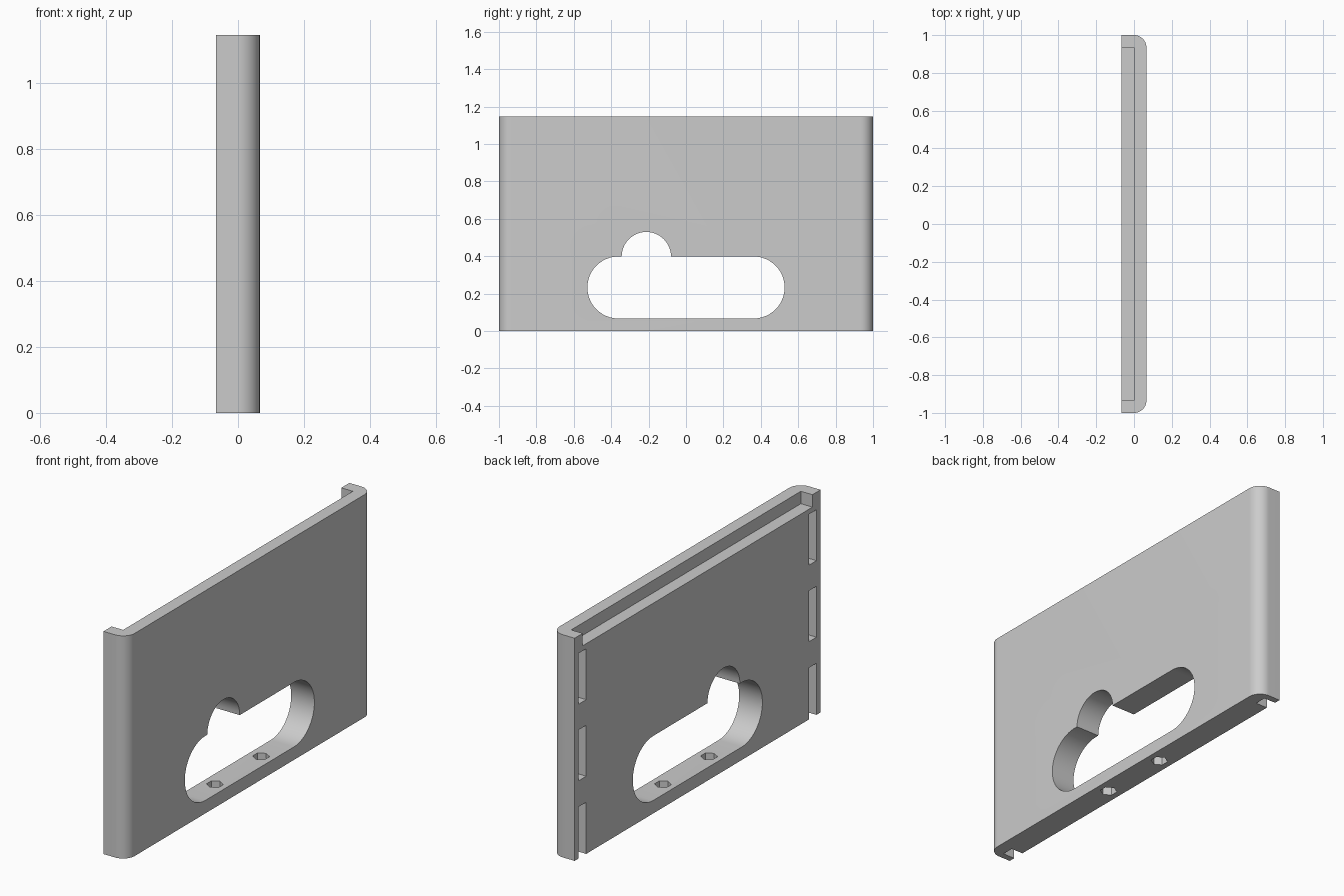
import bpy, bmesh
from math import pi, cos, sin, radians
from mathutils import Vector

if "Cube" in bpy.data.objects:
    bpy.data.objects.remove(bpy.data.objects["Cube"], do_unlink=True)

HEIGHT = 1.146   # overall height
HALF = 0.066     # half thickness, also lip width and corner radius


def arc(cx, cy, r, start, end, steps=16):
    """Points along an arc, angles in degrees."""
    angles = [radians(start + (end - start) * i / steps) for i in range(steps + 1)]
    return [(cx + r * cos(a), cy + r * sin(a)) for a in angles]


def extrude(name, points, to_3d, direction):
    """Solid made by sweeping a flat outline along a direction."""
    bm = bmesh.new()
    face = bm.faces.new([bm.verts.new(to_3d(u, v)) for u, v in points])
    swept = bmesh.ops.extrude_face_region(bm, geom=[face])["geom"]
    verts = [g for g in swept if isinstance(g, bmesh.types.BMVert)]
    bmesh.ops.translate(bm, verts=verts, vec=Vector(direction))
    bmesh.ops.recalc_face_normals(bm, faces=bm.faces)
    mesh = bpy.data.meshes.new(name)
    bm.to_mesh(mesh)
    bm.free()
    obj = bpy.data.objects.new(name, mesh)
    bpy.context.collection.objects.link(obj)
    return obj


def upright(name, points, z0, z1):
    return extrude(name, points, lambda x, y: (x, y, z0), (0, 0, z1 - z0))


def box(name, x0, x1, y0, y1, z0, z1):
    return upright(name, [(x0, y0), (x1, y0), (x1, y1), (x0, y1)], z0, z1)


def through(name, points):
    """Cutter running through the panel's thickness."""
    return extrude(name, points, lambda y, z: (-0.2, y, z), (0.4, 0, 0))


def cut(target, cutter):
    mod = target.modifiers.new(cutter.name, "BOOLEAN")
    mod.operation = "DIFFERENCE"
    mod.solver = "EXACT"
    mod.object = cutter
    cutter.hide_render = True
    bpy.context.view_layer.objects.active = target
    bpy.ops.object.modifier_apply(modifier=mod.name)
    bpy.data.objects.remove(cutter, do_unlink=True)


# Panel with two rounded vertical edges
side = 1 - HALF
profile = [(-HALF, -1)] + arc(0, -side, HALF, -90, 0) + arc(0, side, HALF, 0, 90) + [(-HALF, 1)]
panel = upright("panel", profile, 0, HEIGHT)

# Recess along the top of the inner face
cut(panel, box("top_recess", -0.2, 0, -side, side, HEIGHT - 0.064, HEIGHT + 0.1))

# Handle opening with a round bump on its top edge
handle = arc(0.361, 0.233, 0.166, -90, 90, 24) + arc(-0.361, 0.233, 0.166, 90, 270, 24)
cut(panel, through("handle_opening", handle))
cut(panel, through("thumb_opening", arc(-0.212, 0.398, 0.132, 0, 352.5, 47)))

# Vertical slots beside both lips, the lowest one open at the bottom
for sign in (-1, 1):
    y0, y1 = sorted((sign * 0.906, sign * 0.967))
    for z0, z1 in ((0.794, 1.056), (0.4, 0.662), (-0.1, 0.266)):
        cut(panel, box("edge_slot", -0.2, 0, y0, y1, z0, z1))

# Hexagonal holes through the bottom bar
for y in (-0.188, 0.188):
    cut(panel, upright("hex_hole", arc(0, y, 0.04, 90, 390, 5), -0.1, 0.15))

# Single grey finish
grey = bpy.data.materials.new("light_grey")
grey.use_nodes = True
colour = (0.6, 0.6, 0.6, 1)
grey.diffuse_color = colour
grey.node_tree.nodes["Principled BSDF"].inputs["Base Color"].default_value = colour
panel.data.materials.clear()
panel.data.materials.append(grey)

bpy.ops.object.select_all(action="DESELECT")
panel.select_set(True)
bpy.context.view_layer.objects.active = panel
bpy.ops.object.shade_smooth_by_angle(angle=radians(30))
